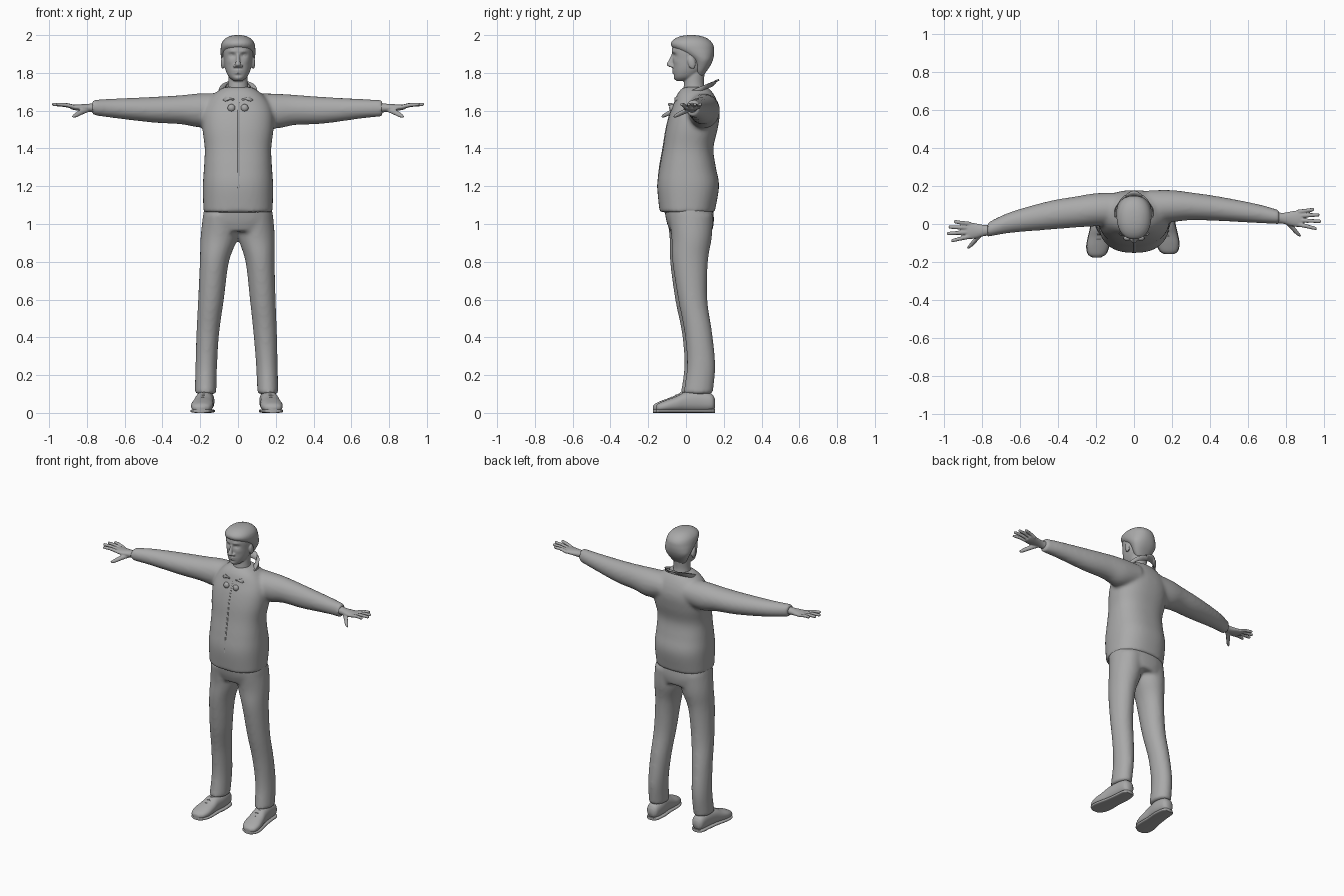
import bpy, bmesh, math
from mathutils import Vector, Matrix

grey = bpy.data.materials.new("plain_grey")
grey.diffuse_color = (0.4, 0.4, 0.4, 1)
FRAMES = {"x": (Vector((0, 1, 0)), Vector((0, 0, 1))),
          "y": (Vector((1, 0, 0)), Vector((0, 0, 1))),
          "z": (Vector((1, 0, 0)), Vector((0, 1, 0)))}


def curve(rows, steps):
    """Smoothly interpolate rows of numbers."""
    p = [Vector(r) for r in rows]
    p = [p[0] * 2 - p[1]] + p + [p[-1] * 2 - p[-2]]
    out = []
    for i in range(1, len(p) - 2):
        a, b, c, d = p[i - 1:i + 3]
        for s in range(steps):
            t = s / steps
            out.append((b * 2 + (c - a) * t + (a * 2 - b * 5 + c * 4 - d) * t * t
                        + (b * 3 - a - c * 3 + d) * t ** 3) * 0.5)
    return out + [p[-2]]


def loft(bm, rows, axis="z", n=32, e=2.0, steps=5):
    """Closed tube through rows of (x, y, z, radius_u, radius_v)."""
    u, v = FRAMES[axis]
    rings = []
    for r in curve(rows, steps):
        ring = []
        for k in range(n):
            a = 2 * math.pi * k / n
            c, s = math.cos(a), math.sin(a)
            c = math.copysign(abs(c) ** (2 / e), c) * max(r[3], 0.001)
            s = math.copysign(abs(s) ** (2 / e), s) * max(r[4], 0.001)
            ring.append(bm.verts.new(Vector(r[:3]) + u * c + v * s))
        rings.append(ring)
    for a, b in zip(rings, rings[1:]):
        for k in range(n):
            bm.faces.new((a[k], a[(k + 1) % n], b[(k + 1) % n], b[k]))
    bm.faces.new(rings[0])
    bm.faces.new(rings[-1])
    return [w for ring in rings for w in ring]


def ball(bm, pos, size, tilt=0):
    m = Matrix.Translation(pos) @ Matrix.Rotation(tilt, 4, "X") @ Matrix.Diagonal((*size, 1))
    bmesh.ops.create_uvsphere(bm, u_segments=20, v_segments=12, radius=1, matrix=m)


def finish(name, bm, voxel=0, smooth=0):
    bmesh.ops.recalc_face_normals(bm, faces=bm.faces[:])
    me = bpy.data.meshes.new(name)
    bm.to_mesh(me)
    bm.free()
    me.materials.append(grey)
    ob = bpy.data.objects.new(name, me)
    bpy.context.collection.objects.link(ob)
    bpy.context.view_layer.objects.active = ob
    ob.select_set(True)
    bpy.ops.object.shade_smooth_by_angle(angle=math.radians(50))
    ob.select_set(False)
    if voxel:
        m = ob.modifiers.new("blend", "REMESH")
        m.mode, m.voxel_size, m.use_smooth_shade = "VOXEL", voxel, True
        m = ob.modifiers.new("soften", "SMOOTH")
        m.factor, m.iterations = 0.5, smooth
    return ob


def fb(z, front, back, rx, x=0):
    """Level section from front and back positions."""
    return (x, (front + back) / 2, z, rx, (back - front) / 2)


# Jacket: torso and two sleeves blended together
bm = bmesh.new()
loft(bm, [fb(1.062, -.14, .152, .183), fb(1.2, -.152, .175, .186), fb(1.3, -.14, .158, .18),
          fb(1.4, -.122, .145, .176), fb(1.5, -.107, .167, .188), fb(1.58, -.087, .178, .188),
          fb(1.64, -.064, .168, .168), fb(1.69, -.045, .145, .125), fb(1.725, -.015, .115, .075)],
     n=48, e=2.4)
loft(bm, [(-.08, .08, 1.61, .085, .082), (-.2, .075, 1.602, .087, .09), (-.3, .064, 1.605, .082, .077),
          (-.45, .045, 1.605, .075, .068), (-.65, .008, 1.612, .055, .052), (-.77, -.03, 1.617, .038, .041)], "x")
loft(bm, [(.08, .09, 1.61, .088, .082), (.2, .094, 1.598, .084, .092), (.3, .093, 1.604, .073, .08),
          (.45, .08, 1.602, .064, .071), (.65, .055, 1.61, .05, .052), (.765, .036, 1.613, .037, .044)], "x")
finish("jacket", bm, 0.011, 6)

# Front closing strip
bm = bmesh.new()
loft(bm, [(.003, -.151, 1.19, .005, .003), (.003, -.14, 1.3, .005, .003), (.003, -.122, 1.4, .005, .003),
          (.003, -.106, 1.5, .005, .003), (.003, -.086, 1.58, .005, .003), (.003, -.06, 1.645, .005, .003)], n=8)
finish("front_strip", bm)

# Two buttons below the collar
for s in (-1, 1):
    bm = bmesh.new()
    ball(bm, (s * .035, -.074, 1.615), (.02, .015, .02))
    finish("button", bm)

# Folded collar with two points in front
bm = bmesh.new()
rows = []
for k in range(33):
    f = k / 32
    t, b = .12 + f * (2 * math.pi - .24), .72 + f * (2 * math.pi - 1.44)
    top = Vector((.07 * math.sin(t), .045 - .085 * math.cos(t) + .025 * max(0, -math.cos(t)),
                  1.708 - .055 * math.cos(t)))
    top.y += .02 * max(0, -math.cos(t)) - .015 * max(0, math.cos(t))
    low = Vector((.104 * math.sin(b), .04 - .1 * math.cos(b) - .028 * max(0, math.cos(b)),
                  1.685 - .047 * math.cos(b)))
    mid = (top + low) / 2 + Vector((.012 * math.sin(t), -.006 * math.cos(t), .012))
    rows.append([bm.verts.new(p) for p in (top, mid, low)])
for a, b in zip(rows, rows[1:]):
    for j in range(2):
        bm.faces.new((a[j], b[j], b[j + 1], a[j + 1]))
collar = finish("collar", bm)
m = collar.modifiers.new("thickness", "SOLIDIFY")
m.thickness, m.offset = 0.01, 0

# Trousers: hips and two legs blended together
bm = bmesh.new()
loft(bm, [fb(.96, -.085, .14, .16), fb(1.02, -.105, .148, .185), fb(1.09, -.115, .142, .178)], n=40, e=2.3)
loft(bm, [(-.09, .015, 1.05, .095, .118), (-.1, .02, .93, .098, .107), (-.125, .01, .8, .077, .094),
          (-.143, .022, .6, .068, .079), (-.16, .052, .42, .06, .073), (-.168, .067, .25, .057, .076),
          (-.172, .05, .1, .057, .078)])
loft(bm, [(.09, .025, 1.05, .095, .118), (.098, .03, .93, .097, .107), (.117, .022, .8, .077, .094),
          (.131, .036, .6, .068, .077), (.144, .066, .42, .062, .073), (.153, .08, .25, .057, .075),
          (.158, .064, .1, .055, .078)])
finish("trousers", bm, 0.011, 5)

# Shoes, each with a sole and laces
for s, x0, dy in ((-1, .172, -.008), (1, .16, .008)):
    def at(y, z, rx, rz):
        return (s * (x0 + max(0, .06 - y) * .11), y + dy, z, rx, rz)
    shape = [(.145, .05, .022, .026), (.125, .056, .04, .046), (.06, .062, .047, .056),
             (-.01, .058, .049, .052), (-.06, .046, .055, .041), (-.11, .037, .058, .032),
             (-.15, .029, .046, .023), (-.167, .025, .022, .012)]
    bm = bmesh.new()
    for v in loft(bm, [at(*r) for r in shape], "y", e=2.3):
        v.co.z = max(v.co.z, .008)
    finish("shoe", bm)
    bm = bmesh.new()
    loft(bm, [at(r[0], .01, r[2] + .003, .01) for r in shape], "y", e=3.5)
    finish("shoe_sole", bm)
    bm = bmesh.new()
    for y, z in ((-.02, .106), (-.045, .094), (-.07, .082)):
        c = at(y, z, 0, 0)
        loft(bm, [(c[0] - .03, c[1], z - .012, .004, .004), (c[0], c[1], z, .004, .004),
                  (c[0] + .03, c[1], z - .012, .004, .004)], "x", n=8)
    finish("laces", bm)

# Hands: palm, four fingers and thumb
for s, y0 in ((-1, -.03), (1, .034)):
    def h(x, y, z, ru, rv):
        return (s * x, y0 + y, z, ru, rv)
    bm = bmesh.new()
    loft(bm, [h(.74, 0, 1.615, .029, .028), h(.785, -.004, 1.615, .029, .022), h(.83, -.006, 1.616, .039, .018),
              h(.865, -.006, 1.618, .044, .015), h(.888, -.006, 1.62, .04, .011)], "x")
    for base, tip, x in ((.03, .042, .948), (.009, .014, .976), (-.014, -.02, .985), (-.036, -.057, .962)):
        loft(bm, [h(.86, base, 1.618, .012, .011), h((.86 + x) / 2, (base + tip) / 2, 1.63, .0105, .0105),
                  h(x - .008, tip, 1.633, .009, .009), h(x, tip, 1.633, .005, .005)], "x", n=14)
    loft(bm, [h(.79, -.01, 1.61, .018, .015), h(.83, -.05, 1.592, .016, .014),
              h(.86, -.085, 1.575, .013, .011), h(.875, -.1, 1.568, .006, .006)], "y", n=14)
    finish("hand", bm, 0.0045, 2)

# Head: skull shape with pushed facial features, nose, eyes, ears and neck
bm = bmesh.new()
skull = loft(bm, [fb(1.757, -.048, .0, .022), fb(1.775, -.062, .05, .045), fb(1.80, -.067, .08, .06),
                  fb(1.83, -.069, .105, .07), fb(1.87, -.07, .125, .076), fb(1.91, -.074, .14, .08),
                  fb(1.945, -.07, .138, .076), fb(1.975, -.045, .11, .055)], n=72, e=2.2, steps=8)
# each push: x, z, width, height, forward distance
pushes = [(.031, 1.893, .017, .011, -.012), (.031, 1.914, .022, .007, .005), (.045, 1.86, .018, .014, .003),
          (0, 1.813, .022, .005, .006), (0, 1.8, .018, .005, .006), (0, 1.787, .02, .005, -.003),
          (0, 1.768, .02, .01, .005)]
for v in skull:
    if v.co.y < 0.01:
        x, z = abs(v.co.x), v.co.z
        for px, pz, w, t, d in pushes:
            v.co.y -= d * math.exp(-((x - px) / w) ** 2 - ((z - pz) / t) ** 2)
loft(bm, [(0, -.066, 1.905, .009, .008), (0, -.075, 1.875, .009, .012), (0, -.084, 1.85, .014, .017),
          (0, -.082, 1.84, .018, .018), (0, -.074, 1.83, .015, .012)], n=20)
loft(bm, [fb(1.64, -.03, .11, .065), fb(1.7, -.016, .102, .058), fb(1.75, -.01, .095, .052),
          fb(1.81, -.005, .1, .052)])
for s in (-1, 1):
    ball(bm, (s * .031, -.047, 1.893), (.013, .012, .009))
    ball(bm, (s * .081, .03, 1.853), (.01, .02, .033), .2)
    ball(bm, (s * .017, -.074, 1.836), (.009, .011, .008))
finish("head", bm, 0.0045, 2)

# Hair: cap that covers the crown and runs down the back
bm = bmesh.new()
loft(bm, [fb(1.785, .055, .092, .04), fb(1.81, .045, .11, .06), fb(1.84, .04, .13, .076),
          fb(1.87, .025, .143, .088), fb(1.9, -.02, .149, .092), fb(1.925, -.06, .149, .092),
          fb(1.945, -.079, .146, .09), fb(1.965, -.077, .134, .083), fb(1.983, -.056, .112, .066),
          fb(1.995, -.025, .08, .042), fb(2.0, .01, .045, .015)], n=40, e=2.2, steps=4)
finish("hair", bm, 0.006, 2)
